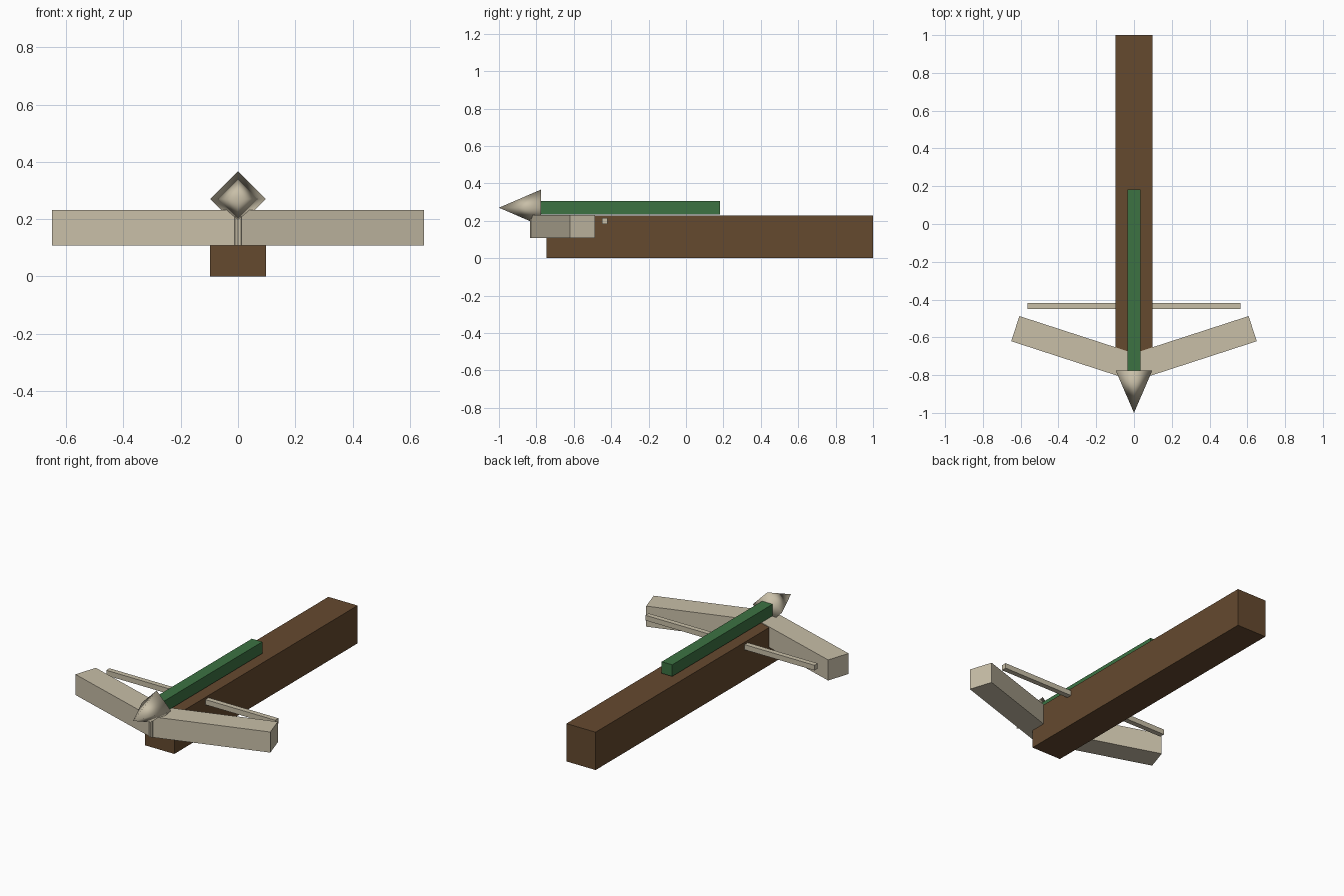
import bpy, math

if "Cube" in bpy.data.objects:
    bpy.data.objects.remove(bpy.data.objects["Cube"])


def material(name, rgb):
    m = bpy.data.materials.new(name)
    m.diffuse_color = (*rgb, 1)
    m.use_nodes = True
    m.node_tree.nodes["Principled BSDF"].inputs["Base Color"].default_value = m.diffuse_color
    return m


brown = material("dark_wood", (0.13, 0.067, 0.028))
green = material("green_shaft", (0.045, 0.17, 0.055))
beige = material("pale_bone", (0.58, 0.52, 0.39))


def box(name, loc, size, mat, turn=0):
    bpy.ops.mesh.primitive_cube_add(size=1, location=loc, rotation=(0, 0, turn))
    o = bpy.context.object
    o.name = name
    o.scale = size
    o.data.materials.append(mat)
    return o


# Stock
box("stock", (0, 0.127, 0.114), (0.195, 1.746, 0.228), brown)

# Bow limbs, swept back and crossing slightly at the nose
angle, length, width = math.radians(18), 0.694, 0.14
c, s = math.cos(angle), math.sin(angle)
front_x, front_y = -0.01, -0.835
for side, name in ((1, "right_limb"), (-1, "left_limb")):
    x = front_x + c * length / 2 - s * width / 2
    y = front_y + s * length / 2 + c * width / 2
    box(name, (side * x, y, 0.17), (length, width, 0.124), beige, side * angle)

# Bowstring through the stock
box("bowstring", (0, -0.434, 0.199), (1.128, 0.031, 0.031), beige)

# Bolt shaft
box("bolt_shaft", (0, -0.297, 0.27), (0.07, 0.957, 0.07), green)

# Four-sided, smooth shaded bolt head
bpy.ops.mesh.primitive_cone_add(vertices=4, radius1=0.097, depth=0.225,
                                location=(0, -0.8875, 0.27),
                                rotation=(math.pi / 2, 0, 0))
head = bpy.context.object
head.name = "bolt_head"
head.data.materials.append(beige)
bpy.ops.object.shade_smooth()
